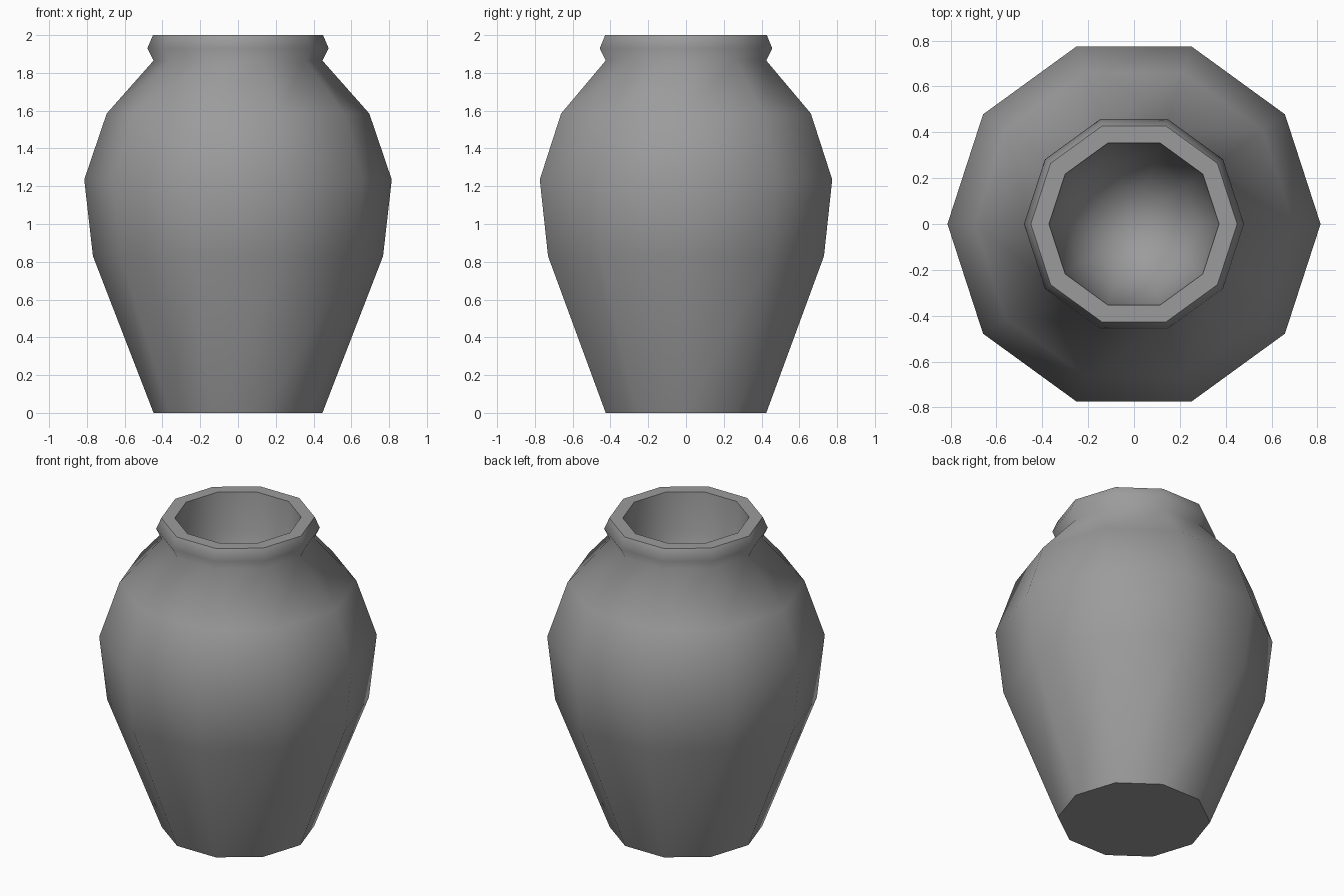
import bpy, bmesh, math

if "Cube" in bpy.data.objects:
    bpy.data.objects.remove(bpy.data.objects["Cube"])

SIDES = 10

# (radius, height): outer wall from foot to rim, then the inner bowl
outer = [(0.447, 0), (0.768, 0.83), (0.814, 1.235), (0.695, 1.585),
         (0.447, 1.865), (0.48, 1.93), (0.45, 2.0)]
inner = [(0.371, 2.0), (0.35, 1.75), (0.28, 1.53), (0.16, 1.4)]
FLOOR_Z = 1.35
SHARP_RINGS = (0, len(outer) - 1, len(outer))  # foot, rim outside, rim inside

bm = bmesh.new()


def ring(radius, z):
    return [bm.verts.new((radius * math.cos(2 * math.pi * i / SIDES),
                          radius * math.sin(2 * math.pi * i / SIDES), z))
            for i in range(SIDES)]


# Walls and rim
rings = [ring(r, z) for r, z in outer + inner]
for low, high in zip(rings, rings[1:]):
    for i in range(SIDES):
        j = (i + 1) % SIDES
        bm.faces.new((low[i], low[j], high[j], high[i]))

# Rounded inner floor and flat foot
centre = bm.verts.new((0, 0, FLOOR_Z))
for i in range(SIDES):
    bm.faces.new((rings[-1][i], rings[-1][(i + 1) % SIDES], centre))
bm.faces.new(rings[0])

# Smooth body with crisp foot and rim
for face in bm.faces:
    face.smooth = True
for k in SHARP_RINGS:
    for i in range(SIDES):
        bm.edges.get((rings[k][i], rings[k][(i + 1) % SIDES])).smooth = False

mesh = bpy.data.meshes.new("vase")
bm.to_mesh(mesh)
bm.free()

# Dark grey clay
clay = bpy.data.materials.new("grey_clay")
clay.diffuse_color = (0.33, 0.33, 0.33, 1)
clay.use_nodes = True
clay.node_tree.nodes["Principled BSDF"].inputs["Base Color"].default_value = clay.diffuse_color
mesh.materials.append(clay)
bpy.context.collection.objects.link(bpy.data.objects.new("vase", mesh))
